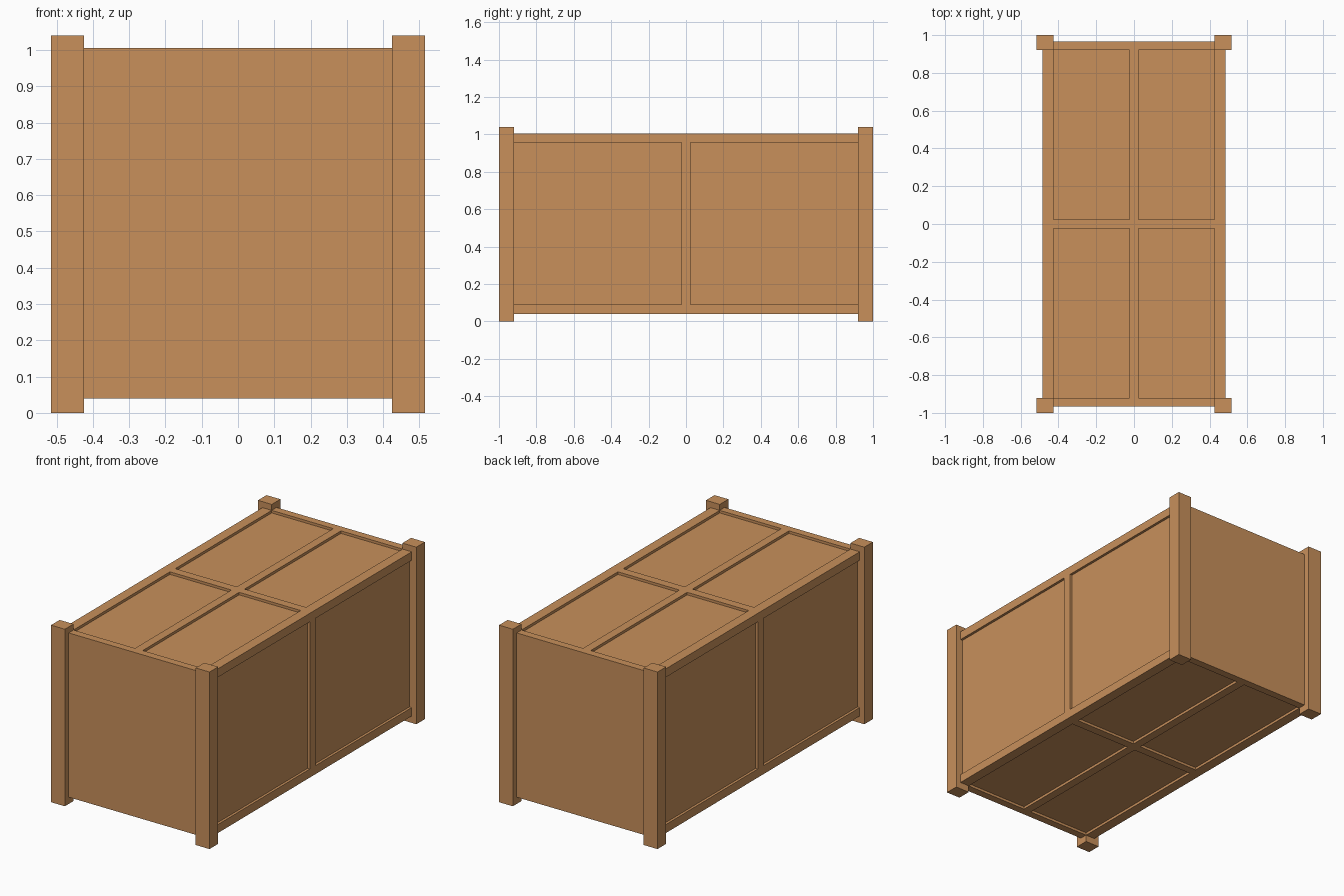
import bpy

if "Cube" in bpy.data.objects:
    bpy.data.objects.remove(bpy.data.objects["Cube"])

wood = bpy.data.materials.new("wood")
wood.diffuse_color = (0.578, 0.279, 0.105, 1)
wood.use_nodes = True
wood.node_tree.nodes["Principled BSDF"].inputs["Base Color"].default_value = wood.diffuse_color


def box(name, x, y, z):
    """Box from (min, max) ranges on each axis."""
    bpy.ops.mesh.primitive_cube_add(size=1)
    o = bpy.context.object
    o.name = name
    for v in o.data.vertices:
        v.co = [r[0] if c < 0 else r[1] for c, r in zip(v.co, (x, y, z))]
    o.data.materials.append(wood)
    return o


def span(s, a, b):
    """Range a..b on the side given by the sign s."""
    return (a, b) if s > 0 else (-b, -a)


Z0, Z1 = 0.04, 1.005      # bottom and top of the case
W, PX, PY = 0.485, 0.425, 0.92
MID, D = 0.025, 0.015     # half width of centre bars, panel recess

# recessed panels on the sides, top and bottom
box("panels", (-W + D, W - D), (-PY, PY), (Z0 + D, Z1 - D))

for sx in (-1, 1):
    # corner posts
    for sy in (-1, 1):
        box("corner_post", span(sx, PX, 0.515), span(sy, PY, 1.0), (0, 1.04))
    # long edge rails, and the upright in the middle of each side
    for z in ((Z0, Z0 + 0.05), (Z1 - 0.05, Z1)):
        box("edge_rail", span(sx, PX, W), (-PY, PY), z)
    box("side_stile", span(sx, W - D - 0.01, W), (-MID, MID), (Z0 + 0.05, Z1 - 0.05))

# plain end boards
for sy in (-1, 1):
    box("end_board", (-PX, PX), span(sy, PY, 0.965), (Z0, Z1))

# crossed bars on the lid and the underside
for part, z in (("lid", (Z1 - D - 0.01, Z1)), ("base", (Z0, Z0 + D + 0.01))):
    box(part + "_long_bar", (-MID, MID), (-PY, PY), z)
    for sx in (-1, 1):
        box(part + "_cross_bar", span(sx, MID, PX), (-MID, MID), z)
